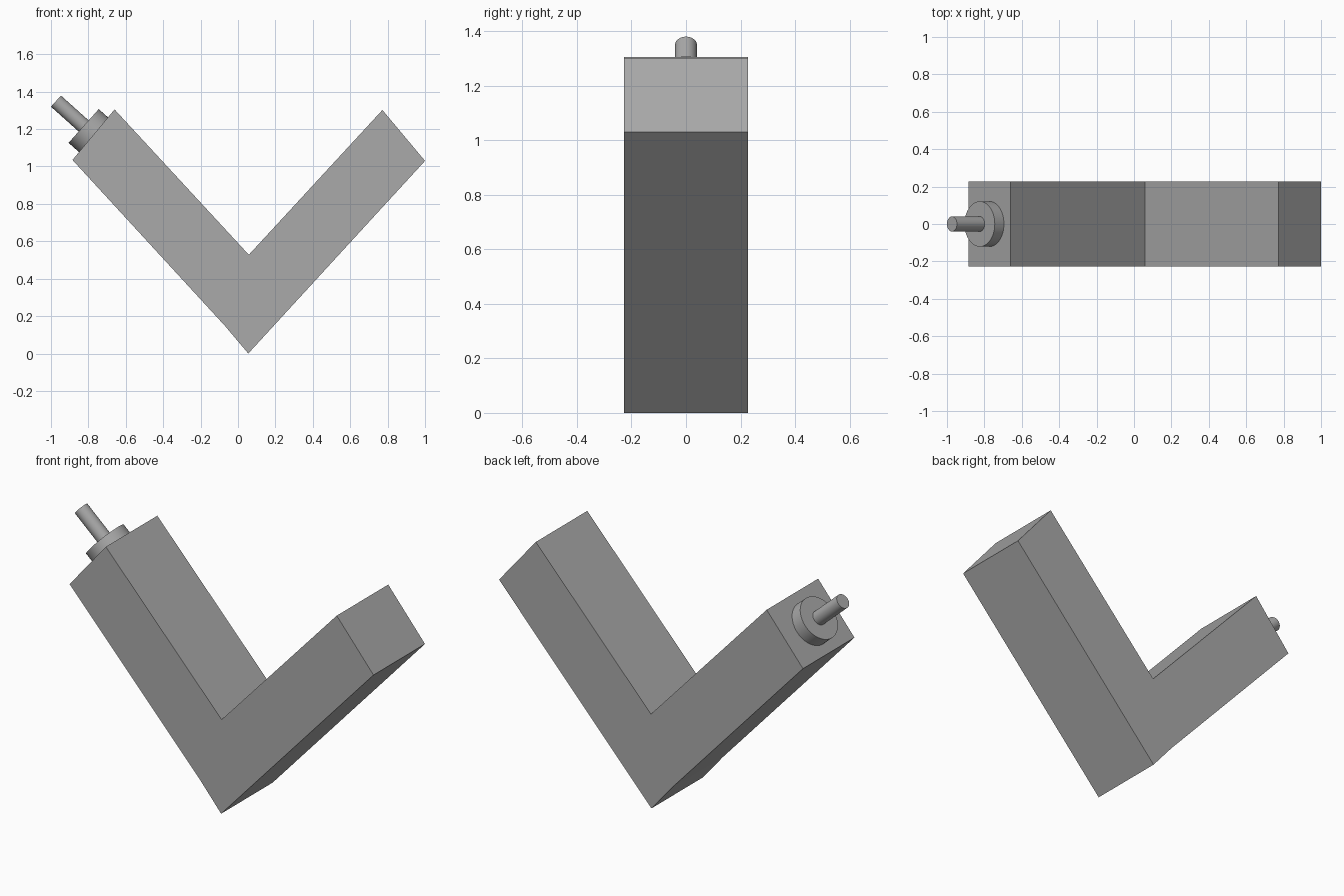
import bpy, bmesh
from mathutils import Vector

if "Cube" in bpy.data.objects:
    bpy.data.objects.remove(bpy.data.objects["Cube"])

grey = bpy.data.materials.new("mid grey")
grey.use_nodes = True
colour = (0.4, 0.4, 0.4, 1)
grey.diffuse_color = colour
grey.node_tree.nodes["Principled BSDF"].inputs["Base Color"].default_value = colour

HALF_DEPTH = 0.228


def extruded_profile(name, points):
    """Solid made by extruding an x-z outline along y."""
    bm = bmesh.new()
    face = bm.faces.new([bm.verts.new((x, -HALF_DEPTH, z)) for x, z in points])
    grown = bmesh.ops.extrude_face_region(bm, geom=[face])["geom"]
    moved = [v for v in grown if isinstance(v, bmesh.types.BMVert)]
    bmesh.ops.translate(bm, verts=moved, vec=(0, 2 * HALF_DEPTH, 0))
    bmesh.ops.recalc_face_normals(bm, faces=bm.faces)
    mesh = bpy.data.meshes.new(name)
    bm.to_mesh(mesh)
    bm.free()
    mesh.materials.append(grey)
    obj = bpy.data.objects.new(name, mesh)
    bpy.context.collection.objects.link(obj)
    return obj


def rod(name, base, axis, start, end, radius):
    """Cylinder running between two distances along an axis."""
    bpy.ops.mesh.primitive_cylinder_add(
        vertices=48, radius=radius, depth=end - start,
        location=base + axis * (start + end) / 2,
        rotation=axis.to_track_quat("Z", "Y").to_euler())
    obj = bpy.context.object
    obj.name = name
    obj.data.materials.append(grey)
    bpy.ops.object.shade_smooth_by_angle()
    return obj


# V-shaped body
extruded_profile("bent_body", [
    (0.055, 0), (1.0, 1.03), (0.772, 1.302), (0.058, 0.528),
    (-0.66, 1.305), (-0.885, 1.035), (-0.07, 0.148)])

# Collar and shaft on the end of the right arm
arm_end = Vector((-0.773, 1.17, 0)).xzy
axis = Vector((-0.745, 0, 0.667)).normalized()
rod("collar", arm_end, axis, -0.02, 0.07, 0.121)
rod("shaft", arm_end, axis, 0.03, 0.269, 0.04)
